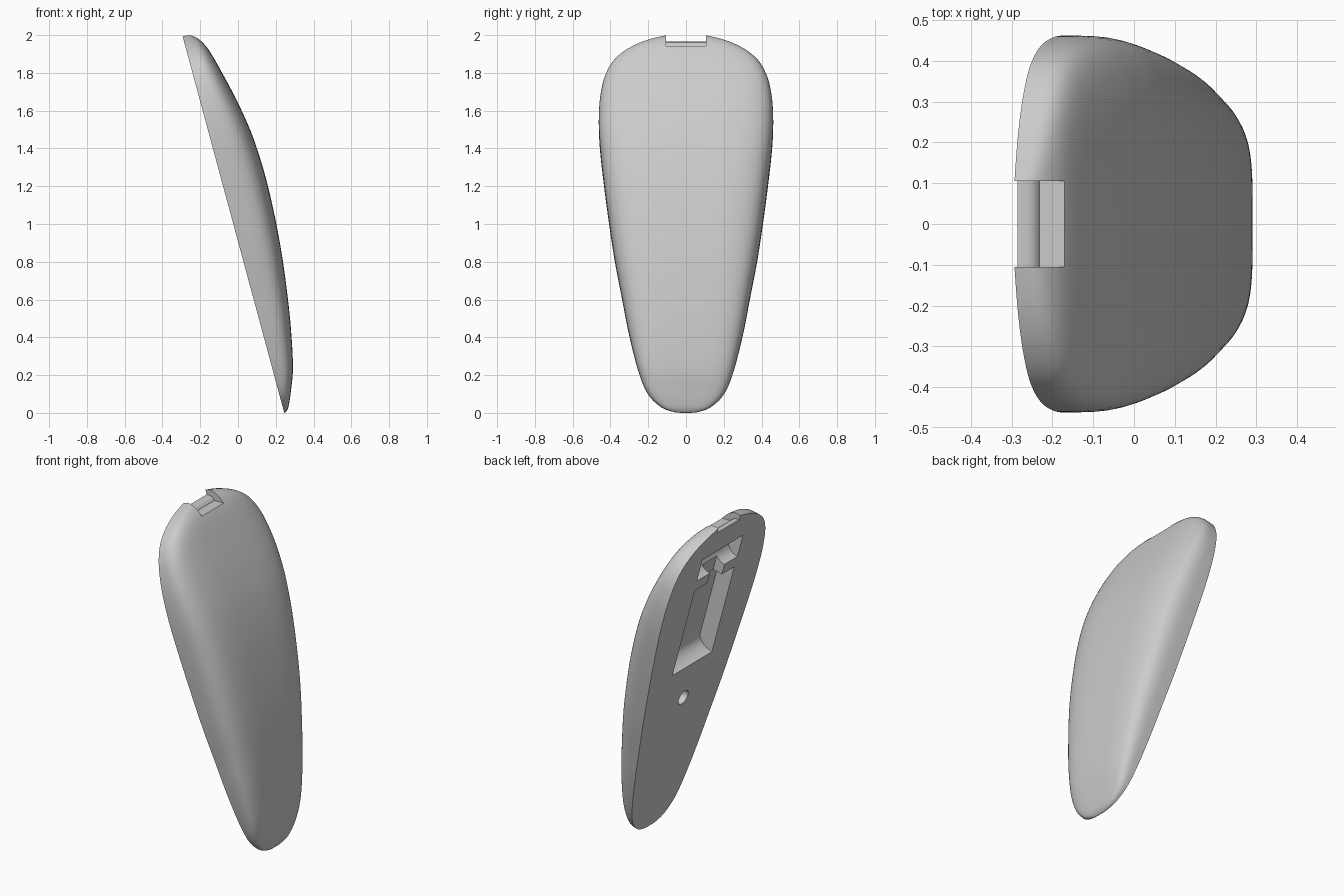
import bpy, bmesh, math
from mathutils import Vector

cube = bpy.data.objects.get("Cube")
if cube:
    bpy.data.objects.remove(cube, do_unlink=True)

# Leaning frame: u runs up the flat back, n points out through the dome
LEAN = math.atan2(0.54, 2.0)
U = Vector((-math.sin(LEAN), 0, math.cos(LEAN)))
N = Vector((math.cos(LEAN), 0, math.sin(LEAN)))
BASE = Vector((0.245, 0, 0))


def place(t, y, d):
    return BASE + U * t + N * d + Vector((0, y, 0))


grey = bpy.data.materials.new("plain_grey")
grey.use_nodes = True
grey.diffuse_color = (0.6, 0.6, 0.6, 1)
grey.node_tree.nodes["Principled BSDF"].inputs["Base Color"].default_value = (0.6, 0.6, 0.6, 1)


def make_object(name, bm):
    bmesh.ops.recalc_face_normals(bm, faces=bm.faces)
    mesh = bpy.data.meshes.new(name)
    bm.to_mesh(mesh)
    bm.free()
    mesh.materials.append(grey)
    obj = bpy.data.objects.new(name, mesh)
    bpy.context.collection.objects.link(obj)
    return obj


def smooth_path(points, steps):
    """Catmull-Rom samples through the points."""
    pts = [Vector(p) for p in points]
    pts = [pts[0]] + pts + [pts[-1]]
    out = []
    for a, b, c, d in zip(pts, pts[1:], pts[2:], pts[3:]):
        for i in range(steps):
            s = i / steps
            out.append(0.5 * (2 * b + (c - a) * s + (2 * a - 5 * b + 4 * c - d) * s ** 2
                              + (3 * b - a - 3 * c + d) * s ** 3))
    return out + [pts[-1]]


# Domed body: height along the back, half width, dome depth
STATIONS = [
    (0, 0, 0), (.004, .06, .012), (.03, .13, .032), (.1, .2, .063), (.22, .25, .107),
    (.42, .3, .15), (.62, .338, .182), (.83, .377, .208), (1.04, .408, .224),
    (1.25, .435, .23), (1.45, .456, .221), (1.6, .462, .2), (1.72, .455, .176),
    (1.83, .432, .15), (1.92, .385, .127), (1.985, .31, .105), (2.03, .22, .078),
    (2.06, .12, .048), (2.075, .05, .02), (2.08, 0, 0)]
ARC = 40


def power_arc(a):
    c, s = math.cos(a), math.sin(a)
    return math.copysign(abs(c) ** 0.5, c), max(s, 0) ** 0.5


bm = bmesh.new()
path = smooth_path(STATIONS, 5)
rings = []
for t, w, d in path[1:-1]:
    ring = []
    for i in range(ARC + 1):
        c, s = power_arc(math.pi * i / ARC)
        ring.append(bm.verts.new(place(t, w * c, d * s if 0 < i < ARC else 0)))
    rings.append(ring)
low, high = (bm.verts.new(place(*p)) for p in (STATIONS[0], STATIONS[-1]))
for r, q in zip(rings, rings[1:]):
    for i in range(ARC):
        bm.faces.new((r[i], r[i + 1], q[i + 1], q[i]))
for tip, ring in ((low, rings[0]), (high, rings[-1])):
    for i in range(ARC):
        bm.faces.new((tip, ring[i], ring[i + 1]))
bm.faces.new([low] + [r[0] for r in rings] + [high] + [r[-1] for r in reversed(rings)])
body = make_object("domed_cover", bm)


def prism(name, profile, half):
    """Extrude a side profile across the width."""
    bm = bmesh.new()
    face = bm.faces.new([bm.verts.new(p + Vector((0, -half, 0))) for p in profile])
    ext = bmesh.ops.extrude_face_region(bm, geom=[face])
    verts = [v for v in ext["geom"] if isinstance(v, bmesh.types.BMVert)]
    bmesh.ops.translate(bm, vec=(0, 2 * half, 0), verts=verts)
    return make_object(name, bm)


def pocket(name, profile, half):
    return prism(name, [place(t, 0, d) for t, d in profile], half)


def rounded_end(t, depth, length):
    """Quarter-round lower wall of a pocket."""
    return [(t + length * (1 - math.cos(a)), depth * math.sin(a))
            for a in (math.pi / 2 * i / 8 for i in range(9))]


# Recesses in the flat back
cutters = [
    pocket("main_recess", [(1.1, -.05)] + rounded_end(1.1, .1, .07)
           + [(1.678, .1), (1.678, -.05)], .19),
    pocket("upper_recess", [(1.745, -.05)] + rounded_end(1.745, .08, .07)
           + [(1.89, .08), (1.89, -.05)], .195),
    pocket("recess_neck", [(1.6, -.05), (1.6, .06), (1.8, .06), (1.8, -.05)], .07)]

# Notch in the top edge, with a rounded hump at the back
hump = [Vector((x, 0, z)) for x, z in (
    (-.4, 1.965), (-.275, 1.965), (-.255, 1.963), (-.24, 1.956), (-.232, 1.943),
    (0, 1.943), (0, 2.1), (-.4, 2.1))]
cutters.append(prism("top_notch", hump, .105))

# Screw hole
bpy.ops.mesh.primitive_cylinder_add(vertices=32, radius=.045, depth=.2,
                                    location=place(.87, 0, 0),
                                    rotation=(0, math.pi / 2 - LEAN, 0))
hole = bpy.context.object
hole.name = "screw_hole"
hole.data.materials.append(grey)
cutters.append(hole)

bpy.ops.object.select_all(action="DESELECT")
bpy.context.view_layer.objects.active = body
body.select_set(True)
for cutter in cutters:
    cutter.hide_render = True
    mod = body.modifiers.new(cutter.name, "BOOLEAN")
    mod.operation = "DIFFERENCE"
    mod.solver = "EXACT"
    mod.object = cutter
    bpy.ops.object.modifier_apply(modifier=mod.name)
    bpy.data.objects.remove(cutter, do_unlink=True)
bpy.ops.object.shade_smooth_by_angle(angle=math.radians(35))
